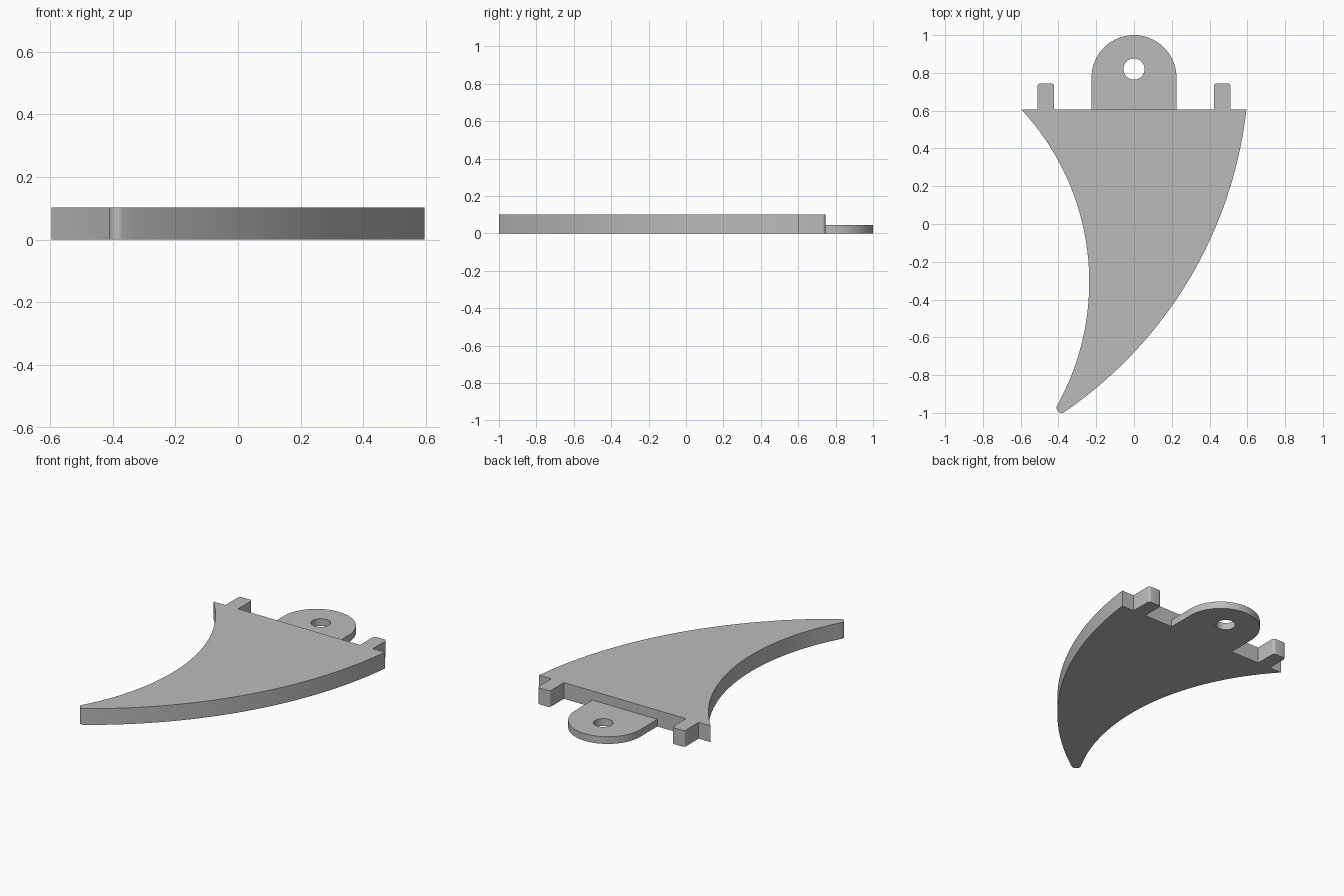
import bpy, bmesh, math
from mathutils import Vector

cube = bpy.data.objects.get("Cube")
if cube:
    bpy.data.objects.remove(cube, do_unlink=True)

grey = bpy.data.materials.new("plain grey")
grey.use_nodes = True
colour = (0.5, 0.5, 0.5, 1)
grey.diffuse_color = colour
grey.node_tree.nodes["Principled BSDF"].inputs["Base Color"].default_value = colour


def arc(cx, cy, r, start, end, steps):
    """Points on a circle between two angles in degrees."""
    angles = [math.radians(start + (end - start) * i / steps) for i in range(steps + 1)]
    return [(cx + r * math.cos(a), cy + r * math.sin(a)) for a in angles]


def arc_through(p, q, s, steps):
    """Points on the circle through p, q and s, running from p to s."""
    p, q, s = Vector(p), Vector(q), Vector(s)
    a, b = q - p, s - p
    d = 2 * (a.x * b.y - a.y * b.x)
    c = p + Vector((b.y * a.length_squared - a.y * b.length_squared,
                    a.x * b.length_squared - b.x * a.length_squared)) / d
    start = math.atan2(p.y - c.y, p.x - c.x)
    sweep = (s - c).angle_signed(p - c)
    end = math.degrees(start + sweep)
    return arc(c.x, c.y, (p - c).length, math.degrees(start), end, steps)


def prism(name, loops, height):
    """Flat plate from closed outlines; later outlines are holes."""
    bm = bmesh.new()
    caps = ([], [])
    for loop in loops:
        rings = [[bm.verts.new((x, y, z)) for x, y in loop] for z in (0, height)]
        n = len(loop)
        for i in range(n):
            j = (i + 1) % n
            bm.faces.new((rings[0][i], rings[0][j], rings[1][j], rings[1][i]))
            for cap, ring in zip(caps, rings):
                cap.append(bm.edges.get((ring[i], ring[j])))
    for cap in caps:
        bmesh.ops.triangle_fill(bm, edges=cap, use_beauty=True, normal=(0, 0, 1))
    bmesh.ops.recalc_face_normals(bm, faces=bm.faces)
    mesh = bpy.data.meshes.new(name)
    bm.to_mesh(mesh)
    bm.free()
    mesh.materials.append(grey)
    obj = bpy.data.objects.new(name, mesh)
    bpy.context.collection.objects.link(obj)
    bpy.ops.object.select_all(action='DESELECT')
    obj.select_set(True)
    bpy.context.view_layer.objects.active = obj
    bpy.ops.object.shade_smooth_by_angle(angle=math.radians(30))
    return obj


BACK = 0.605


def tab(x):
    """Rounded locating tab on the back edge, from its left to its right."""
    w, end, r = 0.044, 0.745, 0.016
    return ([(x + w, BACK)] + arc(x + w - r, end - r, r, 0, 90, 4)
            + arc(x - w + r, end - r, r, 90, 180, 4) + [(x - w, BACK)])


# Curved fin: back edge with tabs, hollow edge, rounded tip, bulging edge
hollow = arc_through((-0.595, BACK), (-0.237, -0.31), (-0.4065, -0.9595), 40)
tip = arc_through((-0.4065, -0.9595), (-0.402, -0.9925), (-0.368, -0.995), 8)
bulge = arc_through((-0.368, -0.995), (0, -0.68), (0.595, BACK), 40)
prism("fin_body", [tab(0.467) + tab(-0.467) + hollow + tip[1:-1] + bulge], 0.102)

# Thin mounting lug with a round hole
lug = [(0.225, BACK)] + arc(0, 0.775, 0.225, 0, 180, 40) + [(-0.225, BACK)]
prism("mounting_lug", [lug, arc(0, 0.82, 0.056, 0, 360, 32)[:-1]], 0.045)
